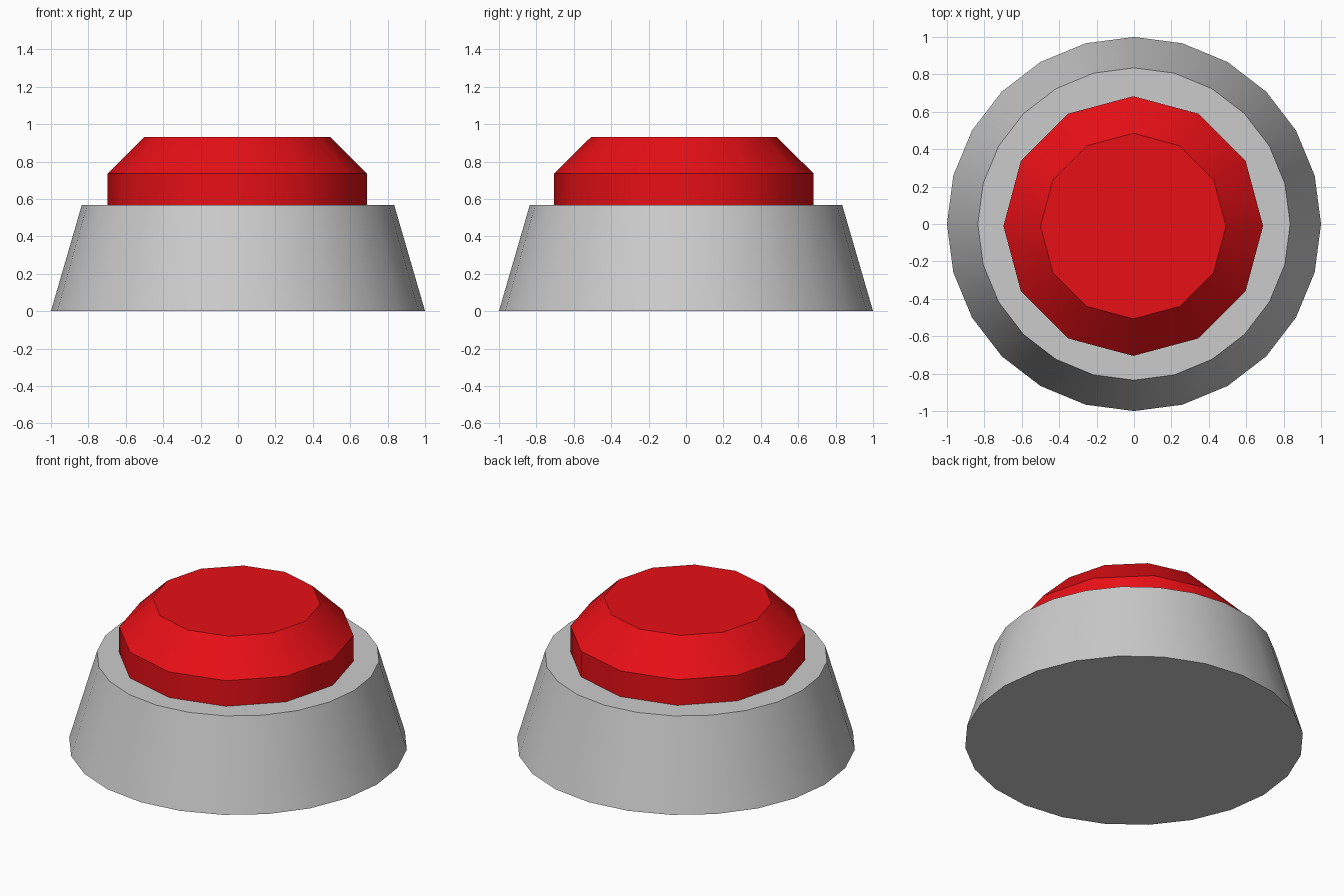
import bpy, bmesh
from math import cos, sin, tau, radians

if "Cube" in bpy.data.objects:
    bpy.data.objects.remove(bpy.data.objects["Cube"])


def lathe(name, profile, sides, centre=(0, 0), color=None):
    """Closed stack of regular polygon rings given as (radius, z)."""
    bm = bmesh.new()
    rings = [[bm.verts.new((centre[0] + r * cos(tau * i / sides),
                            centre[1] + r * sin(tau * i / sides), z))
              for i in range(sides)] for r, z in profile]
    for a, b in zip(rings, rings[1:]):
        for i in range(sides):
            j = (i + 1) % sides
            bm.faces.new((a[i], a[j], b[j], b[i]))
    bm.faces.new(rings[0][::-1])
    bm.faces.new(rings[-1])
    mesh = bpy.data.meshes.new(name)
    bm.to_mesh(mesh)
    bm.free()
    ob = bpy.data.objects.new(name, mesh)
    bpy.context.collection.objects.link(ob)
    if color:
        mat = bpy.data.materials.new(name + "_paint")
        mat.diffuse_color = color
        mat.use_nodes = True
        mat.node_tree.nodes["Principled BSDF"].inputs["Base Color"].default_value = mat.diffuse_color
        mesh.materials.append(mat)
    # Smooth around the sides, crisp at the rims
    bpy.ops.object.select_all(action='DESELECT')
    ob.select_set(True)
    bpy.context.view_layer.objects.active = ob
    bpy.ops.object.shade_smooth_by_angle(angle=radians(32))
    return ob


# Tapered grey housing
lathe("base", [(1.0, 0), (0.835, 0.568)], 24)

# Red push cap with chamfered top, very slightly off centre
lathe("push_button", [(0.694, 0.55), (0.694, 0.735), (0.496, 0.932)], 12,
      centre=(-0.004, -0.011), color=(0.8, 0.005, 0.008, 1))
